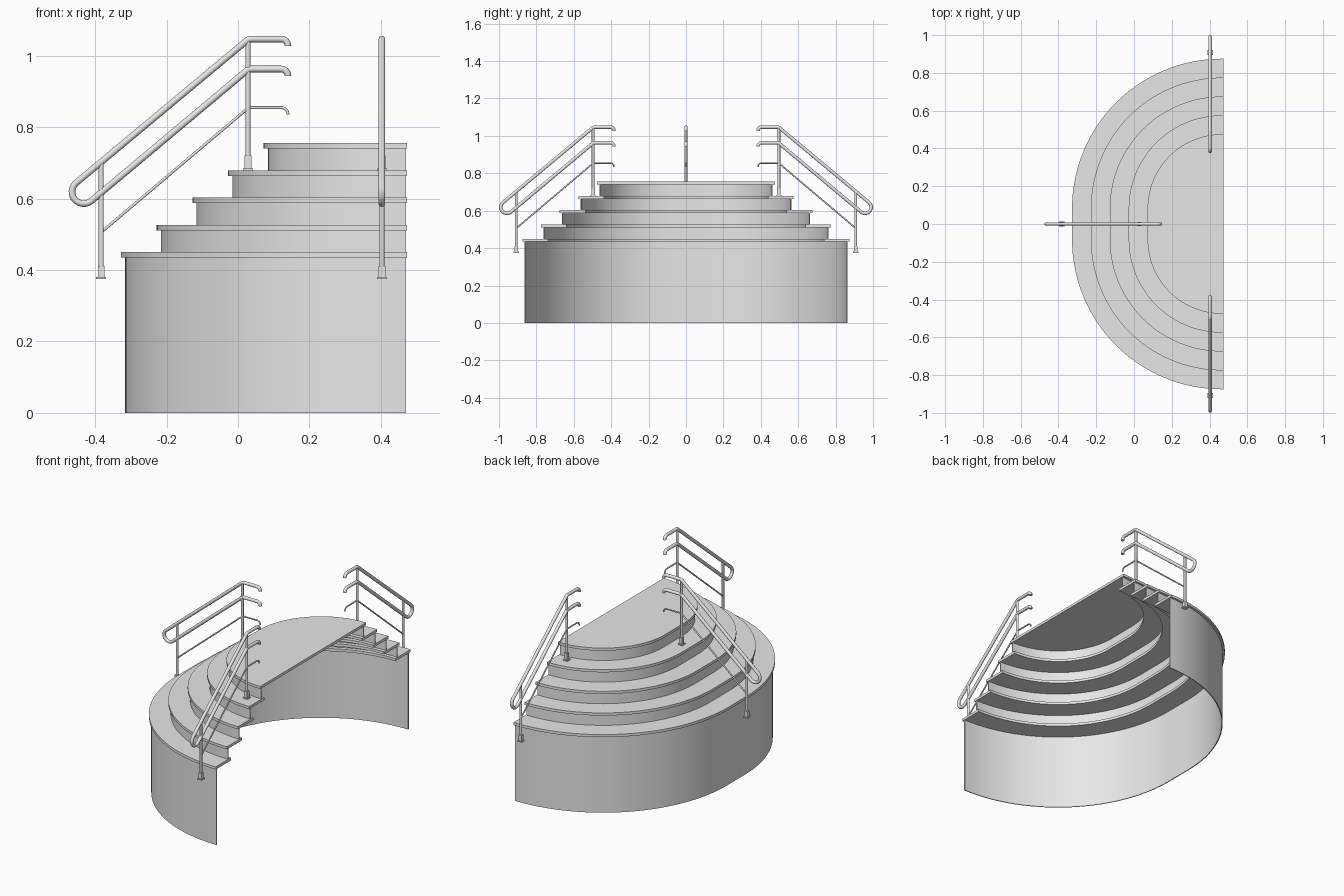
import bpy, bmesh, math
from mathutils import Vector

if "Cube" in bpy.data.objects:
    bpy.data.objects.remove(bpy.data.objects["Cube"])

grey = bpy.data.materials.new("light_grey")
grey.use_nodes = True
grey.diffuse_color = (0.8, 0.8, 0.8, 1)
grey.node_tree.nodes["Principled BSDF"].inputs["Base Color"].default_value = (0.8, 0.8, 0.8, 1)

CENTRE_X, CENTRE_Y = 0.465, 0.082   # centres of the two rounded corners


def add_object(name, mesh):
    obj = bpy.data.objects.new(name, mesh)
    bpy.context.collection.objects.link(obj)
    return obj


def activate(obj):
    bpy.ops.object.select_all(action='DESELECT')
    obj.select_set(True)
    bpy.context.view_layer.objects.active = obj


def smooth(obj):
    activate(obj)
    bpy.ops.object.shade_smooth_by_angle(angle=math.radians(35))


def mesh_from(name, bm):
    bmesh.ops.recalc_face_normals(bm, faces=bm.faces)
    mesh = bpy.data.meshes.new(name)
    bm.to_mesh(mesh)
    bm.free()
    mesh.materials.append(grey)
    return mesh


def step_line(radius, end_x, steps=36):
    """Two quarter circles joined by a short flat, ending square at end_x."""
    angles = [math.pi / 2 * k / steps for k in range(steps + 1)]
    quarter = [(CENTRE_X - radius * math.sin(a), CENTRE_Y + radius * math.cos(a)) for a in angles]
    half = [(end_x, CENTRE_Y + radius)] + quarter
    return [(x, -y) for x, y in half] + half[::-1]


def curved_slab(name, outer, inner, z0, z1, end_x):
    """Curved slab; without an inner radius it is a full landing."""
    outline = step_line(outer, end_x) + (step_line(inner, end_x)[::-1] if inner else [])
    bm = bmesh.new()
    face = bm.faces.new([bm.verts.new((x, y, z0)) for x, y in outline])
    top = bmesh.ops.extrude_face_region(bm, geom=[face])["geom"]
    verts = [v for v in top if isinstance(v, bmesh.types.BMVert)]
    bmesh.ops.translate(bm, verts=verts, vec=(0, 0, z1 - z0))
    smooth(add_object(name, mesh_from(name, bm)))


# Round steps: a riser below each overhanging tread
STEPS, RISE, GOING, THICK, SHEET = 5, 0.0763, 0.1, 0.015, 0.005
NOSING, TUCK = 0.012, 0.025
for i in range(STEPS):
    radius = 0.793 - GOING * i
    top = 0.45 + RISE * i
    inner = radius - GOING - NOSING - TUCK if i < STEPS - 1 else None
    curved_slab(f"tread_{i + 1}", radius, inner, top - THICK, top, 0.473)
    curved_slab(f"riser_{i + 1}" if i else "base_wall", radius - NOSING,
                radius - NOSING - SHEET, top - RISE if i else 0, top - THICK, 0.47)


def rounded(points, radius):
    """Path through the points with its inner corners rounded."""
    pts = [Vector((x, 0, z)) for x, z in points]
    path = [pts[0]]
    for a, b, c in zip(pts, pts[1:], pts[2:]):
        u, v = (a - b).normalized(), (c - b).normalized()
        half = u.angle(v) / 2
        trim = radius / math.tan(half)
        mid = b + (u + v).normalized() * radius / math.sin(half)
        start, end = b + u * trim - mid, b + v * trim - mid
        path += [mid + start.lerp(end, k / 8).normalized() * radius for k in range(9)]
    return path + [pts[-1]]


def tube(name, path, radius):
    curve = bpy.data.curves.new(name, 'CURVE')
    curve.dimensions = '3D'
    curve.bevel_depth = radius
    curve.bevel_resolution = 6
    curve.use_fill_caps = True
    spline = curve.splines.new('POLY')
    spline.points.add(len(path) - 1)
    for p, co in zip(spline.points, path):
        p.co = (*co, 1)
    curve.materials.append(grey)
    obj = add_object(name, curve)
    activate(obj)
    bpy.ops.object.convert(target='MESH')
    obj = bpy.context.view_layer.objects.active
    smooth(obj)
    return obj


def box(bm, x, z0, z1, width):
    for v in bmesh.ops.create_cube(bm, size=1)["verts"]:
        v.co = (x + v.co.x * width, v.co.y * width, z1 if v.co.z > 0 else z0)


# Handrail: upper and lower tubes joined by a round return at the foot
BEND_X, CURL_X, CURL_DROP = 0.03, 0.14, 0.02
slope = math.atan(0.834)
loop_centre, loop_radius = Vector((-0.432, 0, 0.619)), 0.033


def rail_top(z):
    return rounded([(CURL_X, z - CURL_DROP), (CURL_X, z), (BEND_X, z),
                    (BEND_X - 0.2, z - 0.2 * math.tan(slope))], 0.019)[:-1]


turns = [slope + math.pi / 2 + math.pi * k / 16 for k in range(17)]
loop = [loop_centre + loop_radius * Vector((math.cos(a), 0, math.sin(a))) for a in turns]
parts = [tube("handrail", rail_top(1.047) + loop + rail_top(0.963)[::-1], 0.0092)]

# Thin lower rail
foot_x, head_x = -0.383, 0.028
parts.append(tube("thin_rail", rail_top(0.855) + [Vector((foot_x, 0, 0.506))], 0.004))

# Posts with square feet
for name, x, foot, head, sleeve in (("lower_post", foot_x, 0.375, 0.703, 0.037),
                                    ("upper_post", head_x, 0.679, 1.045, 0.042)):
    parts.append(tube(name, [Vector((x, 0, foot)), Vector((x, 0, head))], 0.007))
    bm = bmesh.new()
    box(bm, x, foot, foot + 0.006, 0.028)
    box(bm, x, foot + 0.006, foot + sleeve, 0.019)
    parts.append(add_object(name + "_foot", mesh_from(name + "_foot", bm)))

# Repeat the railing on both ends of the steps
for part in parts:
    label = part.name
    part.name = "middle_" + label
    for side, sign in (("front", -1), ("back", 1)):
        copy = add_object(f"{side}_{label}", part.data)
        copy.location = (0.403, sign * 0.525, 0)
        copy.rotation_euler.z = -sign * math.pi / 2
